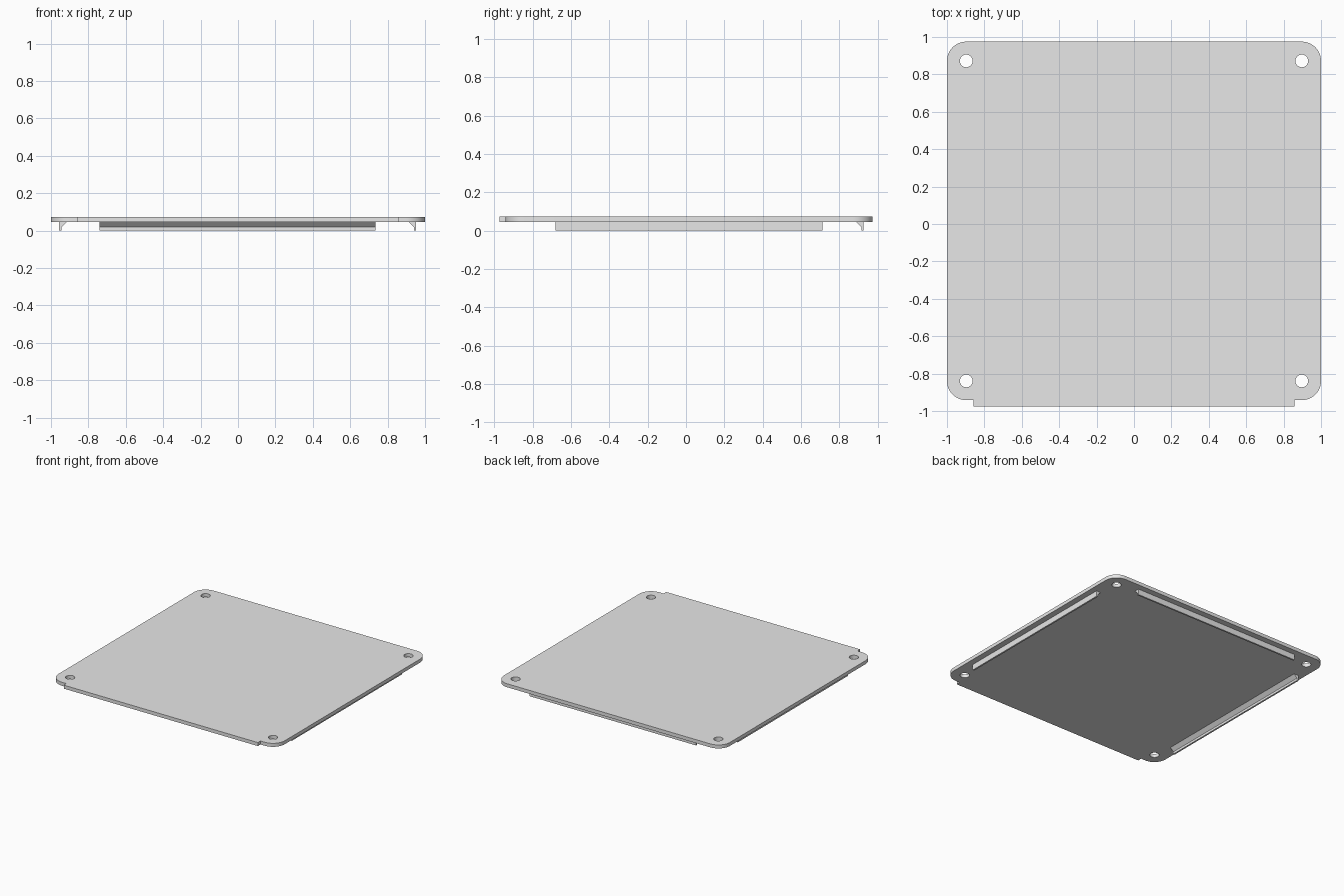
import bpy, bmesh
from math import pi, sin, cos, radians

cube = bpy.data.objects.get("Cube")
if cube:
    bpy.data.objects.remove(cube, do_unlink=True)

grey = bpy.data.materials.new("light_grey")
grey.use_nodes = True
grey.diffuse_color = (0.8, 0.8, 0.8, 1)
grey.node_tree.nodes["Principled BSDF"].inputs["Base Color"].default_value = (0.8, 0.8, 0.8, 1)

BOTTOM, TOP = 0.045, 0.073
HOLE_X, BACK_Y, FRONT_Y = 0.897, 0.872, -0.839
CORNER_R, HOLE_R = 0.103, 0.034
TAB_X, TAB_Y = 0.858, -0.975


def arc(cx, cy, r, start, sweep, steps):
    return [(cx + r * cos(start + sweep * i / steps),
             cy + r * sin(start + sweep * i / steps)) for i in range(steps + 1)]


def select_only(obj):
    bpy.ops.object.select_all(action="DESELECT")
    obj.select_set(True)
    bpy.context.view_layer.objects.active = obj


# Cover plate: rounded outline with a front tab and four screw holes
notch_y = FRONT_Y - CORNER_R
outline = (arc(HOLE_X, BACK_Y, CORNER_R, 0, pi / 2, 12)
           + arc(-HOLE_X, BACK_Y, CORNER_R, pi / 2, pi / 2, 12)
           + arc(-HOLE_X, FRONT_Y, CORNER_R, pi, pi / 2, 12)
           + [(-TAB_X, notch_y), (-TAB_X, TAB_Y), (TAB_X, TAB_Y), (TAB_X, notch_y)]
           + arc(HOLE_X, FRONT_Y, CORNER_R, 1.5 * pi, pi / 2, 12))
holes = [arc(x, y, HOLE_R, 0, 2 * pi, 32)[:-1]
         for x in (-HOLE_X, HOLE_X) for y in (FRONT_Y, BACK_Y)]

curve = bpy.data.curves.new("cover_plate", "CURVE")
curve.dimensions = "2D"
curve.fill_mode = "BOTH"
curve.extrude = (TOP - BOTTOM) / 2
for loop in [outline] + holes:
    spline = curve.splines.new("POLY")
    spline.points.add(len(loop) - 1)
    for point, (x, y) in zip(spline.points, loop):
        point.co = (x, y, 0, 1)
    spline.use_cyclic_u = True
plate = bpy.data.objects.new("cover_plate", curve)
plate.location.z = (TOP + BOTTOM) / 2
bpy.context.collection.objects.link(plate)
select_only(plate)
bpy.ops.object.convert(target="MESH")
plate = bpy.context.object
bm = bmesh.new()
bm.from_mesh(plate.data)
bmesh.ops.remove_doubles(bm, verts=bm.verts, dist=0.0001)
bmesh.ops.recalc_face_normals(bm, faces=bm.faces)
bm.to_mesh(plate.data)
bm.free()
plate.data.materials.clear()
plate.data.materials.append(grey)
select_only(plate)
bpy.ops.object.shade_smooth_by_angle(angle=radians(30))


# Locating ribs: a thin lip with a sloped gusset on its inner side
def rib(name, length, location, turn):
    profile = [(0, BOTTOM), (0, 0), (-0.013, 0), (-0.013, 0.018), (-0.04, BOTTOM)]
    bm = bmesh.new()
    face = bm.faces.new([bm.verts.new((x, -length / 2, z)) for x, z in profile])
    new = bmesh.ops.extrude_face_region(bm, geom=[face])["geom"]
    bmesh.ops.translate(bm, vec=(0, length, 0),
                        verts=[v for v in new if isinstance(v, bmesh.types.BMVert)])
    bmesh.ops.recalc_face_normals(bm, faces=bm.faces)
    mesh = bpy.data.meshes.new(name)
    bm.to_mesh(mesh)
    bm.free()
    mesh.materials.append(grey)
    obj = bpy.data.objects.new(name, mesh)
    obj.location = location
    obj.rotation_euler.z = turn
    bpy.context.collection.objects.link(obj)


rib("left_rib", 1.394, (0.953, 0.015, 0), 0)
rib("right_rib", 1.394, (-0.956, 0.015, 0), pi)
rib("back_rib", 1.475, (-0.002, 0.928, 0), pi / 2)
